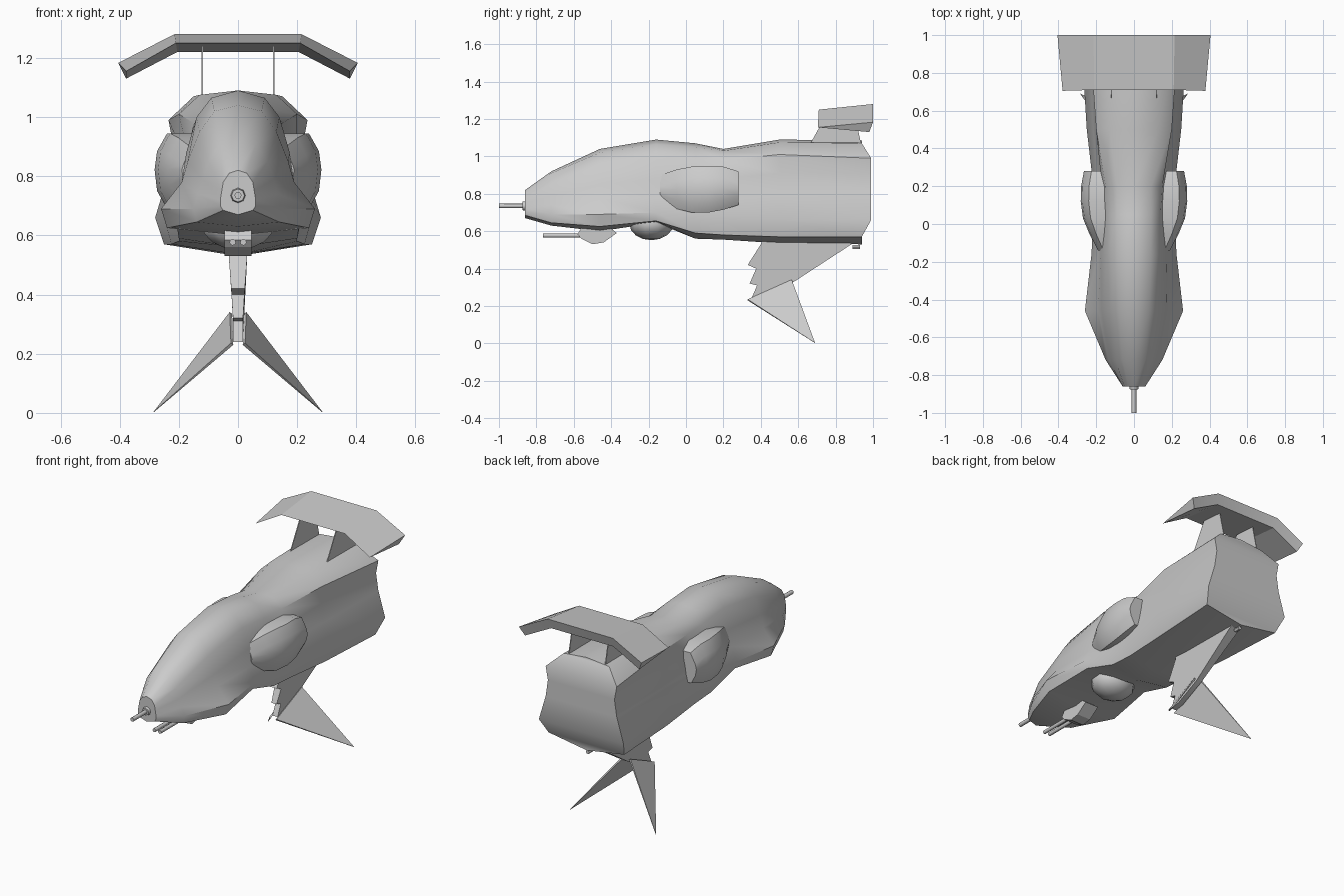
import bpy, bmesh, math
from mathutils import Matrix, Vector

if "Cube" in bpy.data.objects:
    bpy.data.objects.remove(bpy.data.objects["Cube"])


def make(name, verts, faces, mirror=False, angle=35):
    me = bpy.data.meshes.new(name)
    me.from_pydata(verts, [], faces)
    bm = bmesh.new()
    bm.from_mesh(me)
    bmesh.ops.recalc_face_normals(bm, faces=bm.faces)
    bm.to_mesh(me)
    bm.free()
    me.polygons.foreach_set("use_smooth", [True] * len(me.polygons))
    me.set_sharp_from_angle(angle=math.radians(angle))
    ob = bpy.data.objects.new(name, me)
    bpy.context.collection.objects.link(ob)
    if mirror:
        ob.modifiers.new("mirror", 'MIRROR').use_mirror_merge = False
    return ob


def loft(name, rings, **kw):
    """Bridge closed rings; cap both ends with strips across the ring."""
    n = len(rings[0])
    verts = [p for r in rings for p in r]
    faces = [(k * n + i, k * n + (i + 1) % n, (k + 1) * n + (i + 1) % n, (k + 1) * n + i)
             for k in range(len(rings) - 1) for i in range(n)]
    for base in (0, (len(rings) - 1) * n):
        for i in range(n // 2):
            f = list(dict.fromkeys([i, i + 1, n - i - 1, (n - i) % n]))
            if len(f) > 2:
                faces.append([base + j for j in f])
    return make(name, verts, faces, **kw)


def plate(name, profile, x0, x1, **kw):
    """Side profile (y, z) extruded from x0 to x1."""
    n = len(profile)
    verts = [(x, y, z) for x in (x0, x1) for y, z in profile]
    faces = [tuple(range(n)), tuple(range(n, 2 * n))]
    faces += [(i, (i + 1) % n, n + (i + 1) % n, n + i) for i in range(n)]
    return make(name, verts, faces, angle=20, **kw)


def tube(name, x, z, y0, y1, r0, r1, sides=8, **kw):
    ring = lambda y, r: [(x + r * math.cos(a), y, z + r * math.sin(a))
                         for a in (2 * math.pi * i / sides for i in range(sides))]
    return loft(name, [ring(y0, r0), ring(y1, r1)], angle=50, **kw)


# Fuselage: y, top z, bottom z, then half-section (x, z) from shoulder to chine
sections = [
    (-.86, .82, .67, .03, .81, .05, .78, .055, .75, .06, .72, .06, .70, .05, .685),
    (-.72, .92, .63, .06, .91, .10, .85, .12, .79, .135, .74, .15, .69, .14, .645),
    (-.46, 1.04, .60, .08, 1.02, .13, .95, .17, .85, .19, .78, .26, .69, .24, .625),
    (-.16, 1.09, .645, .09, 1.065, .14, 1.0, .175, .88, .19, .78, .225, .70, .21, .655),
    (.05, 1.07, .56, .09, 1.05, .14, .98, .17, .88, .185, .78, .215, .68, .20, .59),
    (.20, 1.04, .555, .09, 1.03, .15, .98, .17, .88, .19, .78, .215, .68, .20, .58),
    (.50, 1.09, .535, .13, 1.075, .20, 1.01, .20, .91, .215, .80, .25, .66, .225, .57),
    (.99, 1.085, .53, .15, 1.07, .235, .99, .22, .91, .235, .81, .28, .66, .25, .57),
]
rings = []
for s in sections:
    half = [(s[i], s[i + 1]) for i in range(3, 15, 2)]
    loop = [(0, s[1])] + half + [(0, s[2])] + [(-x, z) for x, z in reversed(half)]
    # the tail edge is pulled forward at top and bottom
    rings.append([(x, s[0] - (.05 if s[0] > .9 and (z > 1.03 or z < .6) else 0), z)
                  for x, z in loop])
loft("fuselage", rings, angle=40)

# Bulging side pods
pods = [(-.14, .19, .90, .74), (-.05, .237, .93, .72), (.03, .27, .945, .70),
        (.12, .282, .945, .70), (.20, .28, .945, .715), (.28, .265, .92, .74)]
loft("side_pods", [[(.14, y, t), (x * .85, y, t), (x * .97, y, t - .06), (x, y, (t + b) / 2),
                    (x * .97, y, b + .05), (x * .87, y, b), (.14, y, b)]
                   for y, x, t, b in pods], mirror=True, angle=50)

# Rear wing: wedge with a sharp leading edge and drooping tips
wing = []
for sgn, tip in ((-1, 1), (-1, 0), (1, 0), (1, 1)):
    if tip:
        wing.append([(sgn * .378, .705, 1.155), (sgn * .405, 1, 1.183), (sgn * .378, .98, 1.13)])
    else:
        wing.append([(sgn * .21, .71, 1.25), (sgn * .215, 1, 1.28), (sgn * .205, .98, 1.22)])
loft("rear_wing", wing, angle=15)
plate("wing_struts", [(.66, 1.06), (.76, 1.24), (.90, 1.23), (.94, 1.05)], .118, .123, mirror=True)

# Nose gun, chin turret and twin barrels
tube("nose_gun", 0, .735, -1, -.85, .012, .012)
tube("nose_gun_collar", 0, .735, -.875, -.84, .022, .03)
tube("twin_barrels", .018, .577, -.765, -.50, .011, .011, mirror=True)
plate("chin_turret", [(-.58, .585), (-.56, .56), (-.50, .53), (-.44, .54), (-.37, .59), (-.42, .63),
                      (-.55, .63)], -.045, .045)

# Belly dome
bm = bmesh.new()
bmesh.ops.create_uvsphere(bm, u_segments=10, v_segments=8, radius=1,
                          matrix=Matrix.LocRotScale(Vector((0, -.185, .64)), None, Vector((.13, .118, .088))))
me = bpy.data.meshes.new("belly_dome")
bm.to_mesh(me)
bm.free()
me.polygons.foreach_set("use_smooth", [True] * len(me.polygons))
bpy.context.collection.objects.link(bpy.data.objects.new("belly_dome", me))

# Ventral pylon, narrowing downward, with stepped leading edge
pylon = plate("ventral_pylon", [(.41, .56), (.40, .53), (.33, .42), (.375, .40), (.34, .32), (.38, .31),
                                (.35, .24), (.41, .25), (.57, .325), (.90, .54), (.90, .56)], -1, 1)
for v in pylon.data.vertices:
    v.co.x *= .017 + max(0, v.co.z - .33) * .07

# Swept ventral fins
fin = [(.016, .33, .23), (.02, .565, .335), (.285, .69, .002)]
loft("ventral_fins", [fin, [(x + (.008 if x < .1 else .001), y, z + (.006 if x < .1 else .001))
                            for x, y, z in fin]], mirror=True, angle=20)

# Small tail spike under the hull
tube("tail_spike", 0, .515, .89, .93, .012, .012, sides=6)
